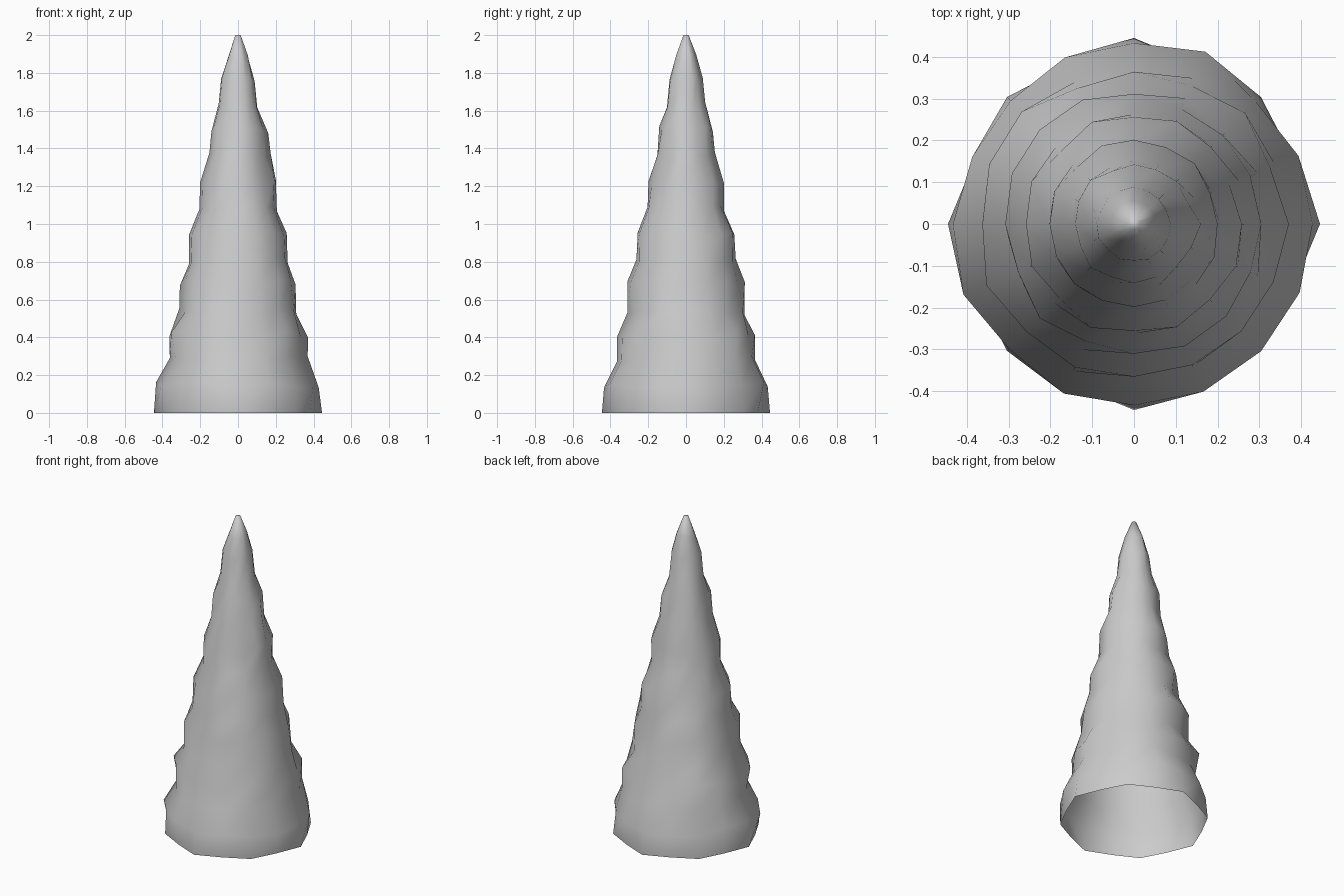
import bpy, bmesh, math, random

cube = bpy.data.objects.get("Cube")
if cube:
    bpy.data.objects.remove(cube, do_unlink=True)

random.seed(4)
SIDES = 16

# Stepped profile: (radius, height), alternating upright bands and slopes
PROFILE = [(.445, 0), (.43, .15), (.365, .285), (.367, .415), (.312, .535),
           (.308, .69), (.26, .81), (.258, .95), (.204, 1.08), (.2, 1.22),
           (.152, 1.36), (.142, 1.5), (.102, 1.63), (.088, 1.76),
           (.054, 1.88), (.014, 2)]
LAST = len(PROFILE) - 1


def ring(bm, i, radius, height):
    """One uneven ring of the cone; the base is nearly an octagon."""
    verts = []
    for k in range(SIDES):
        a = 2 * math.pi * k / SIDES
        r, z = radius, height
        if i == 0:
            if k % 2:
                r *= math.cos(math.pi / 8)
            elif k % 4:
                r *= .965
        elif i < LAST:
            rough = .012 if k % 4 == 0 else .045
            r *= 1 + random.uniform(-rough, rough)
            z += random.uniform(-.02, .02)
            if k == 0 and i in (10, 11):      # small swelling on one side
                r *= 1.13
        verts.append(bm.verts.new((r * math.cos(a), r * math.sin(a), z)))
    return verts


# Spike shell, open underneath
bm = bmesh.new()
rings = [ring(bm, i, r, z) for i, (r, z) in enumerate(PROFILE)]
for low, high in zip(rings, rings[1:]):
    for k in range(SIDES):
        n = (k + 1) % SIDES
        bm.faces.new((low[k], low[n], high[n], high[k]))
bm.faces.new(rings[-1])
for f in bm.faces:
    f.smooth = True
mesh = bpy.data.meshes.new("rock_spike")
bm.to_mesh(mesh)
bm.free()
spike = bpy.data.objects.new("rock_spike", mesh)
bpy.context.collection.objects.link(spike)

# Plain stone colour
stone = bpy.data.materials.new("light_grey_stone")
stone.use_nodes = True
colour = (.6, .6, .6, 1)
stone.diffuse_color = colour
stone.node_tree.nodes["Principled BSDF"].inputs["Base Color"].default_value = colour
mesh.materials.append(stone)
